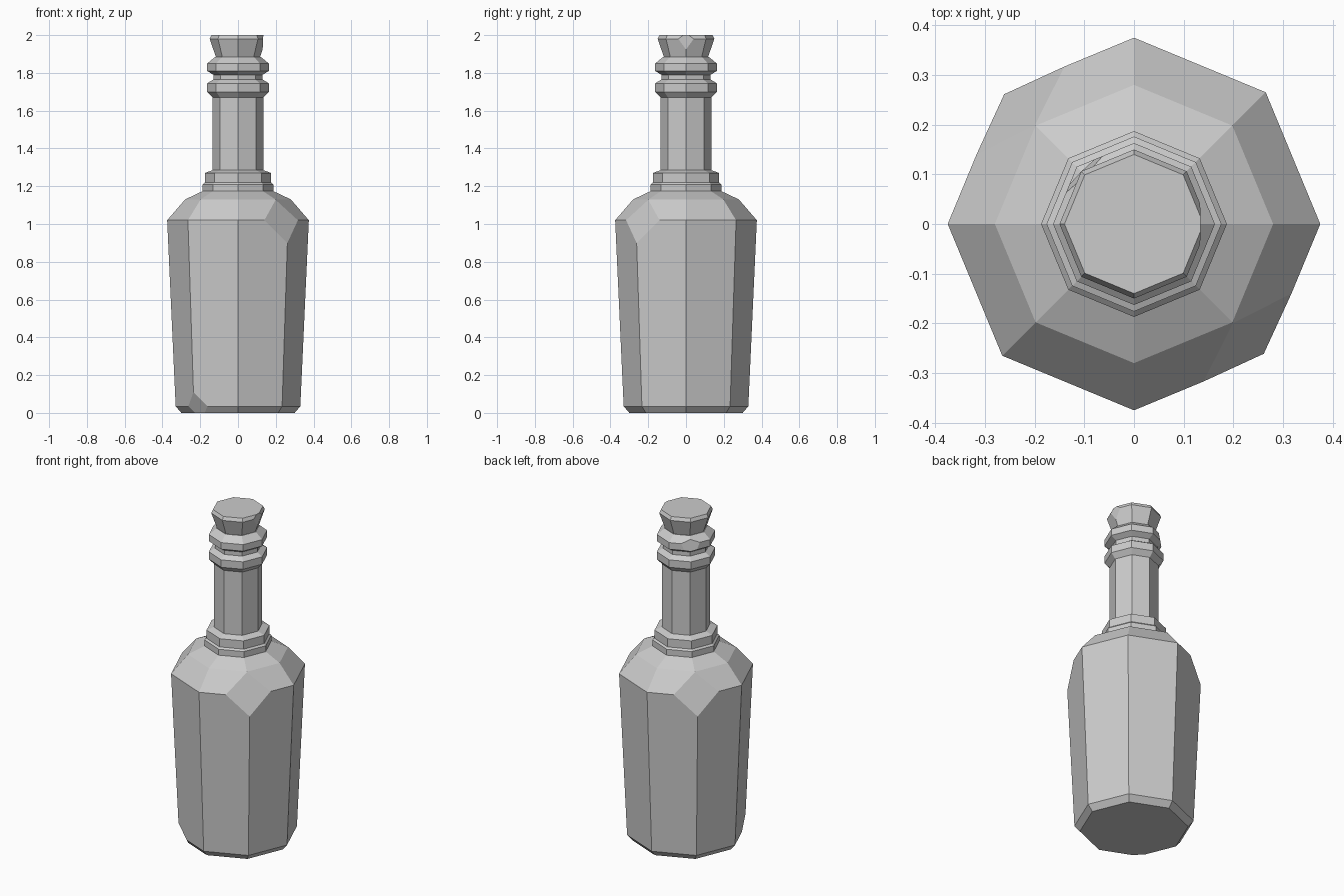
import bpy, bmesh
from math import cos, sin, pi
from mathutils import Vector

if "Cube" in bpy.data.objects:
    bpy.data.objects.remove(bpy.data.objects["Cube"])

SIDES = 8

grey = bpy.data.materials.new("bottle_grey")
grey.use_nodes = True
colour = (0.6, 0.6, 0.6, 1)
grey.diffuse_color = colour
grey.node_tree.nodes["Principled BSDF"].inputs["Base Color"].default_value = colour


def chip(bm, angle, low, high):
    """Slice a corner off along a plane through two (radius, z) points."""
    out = Vector((cos(angle), sin(angle), 0))
    a, b = (out * r + Vector((0, 0, z)) for r, z in (low, high))
    normal = Vector((-sin(angle), cos(angle), 0)).cross(b - a).normalized()
    bmesh.ops.bisect_plane(bm, geom=bm.verts[:] + bm.edges[:] + bm.faces[:],
                           plane_co=a, plane_no=normal, clear_outer=True)
    bmesh.ops.holes_fill(bm, edges=[e for e in bm.edges if e.is_boundary])


def turned(name, profile, chips=()):
    """Closed octagonal solid from a (radius, z) profile, with chipped corners."""
    bm = bmesh.new()
    rings = [[bm.verts.new((r * cos(i * 2 * pi / SIDES), r * sin(i * 2 * pi / SIDES), z))
              for i in range(SIDES)] for r, z in profile]
    for a, b in zip(rings, rings[1:]):
        for i in range(SIDES):
            j = (i + 1) % SIDES
            bm.faces.new((a[i], a[j], b[j], b[i]))
    bm.faces.new(rings[0][::-1])
    bm.faces.new(rings[-1])
    for c in chips:
        chip(bm, *c)
    bmesh.ops.recalc_face_normals(bm, faces=bm.faces[:])
    mesh = bpy.data.meshes.new(name)
    bm.to_mesh(mesh)
    bm.free()
    mesh.materials.append(grey)
    obj = bpy.data.objects.new(name, mesh)
    bpy.context.collection.objects.link(obj)
    return obj


# Body with two chipped shoulders and a chipped foot
shoulder = ((0.369, 0.9), (0.283, 1.125))
turned("body",
       [(0.30, 0), (0.33, 0.035), (0.375, 1.02), (0.28, 1.13), (0.185, 1.175)],
       [(-pi / 4, *shoulder), (3 * pi / 4, *shoulder),
        (-3 * pi / 4, (0.285, 0), (0.3335, 0.11))])

# Stepped collar at the foot of the neck
turned("collar", [(0.187, 1.17), (0.187, 1.21), (0.176, 1.22), (0.176, 1.27), (0.135, 1.285)])

# Neck
turned("neck", [(0.135, 1.27), (0.135, 1.69)])

# Lip rings and the waist between them
turned("lower_ring", [(0.135, 1.67), (0.163, 1.70), (0.163, 1.745), (0.13, 1.765)])
turned("ring_waist", [(0.13, 1.76), (0.13, 1.80)])
turned("upper_ring",
       [(0.13, 1.79), (0.163, 1.81), (0.163, 1.85), (0.12, 1.885)],
       [(3 * pi / 4, (0.15, 1.80), (0.138, 1.87))])

# Flared stopper with one chipped corner
turned("stopper", [(0.112, 1.87), (0.15, 1.98), (0.14, 2.0)],
       [(0, (0.13, 1.91), (0.134, 2.0))])
